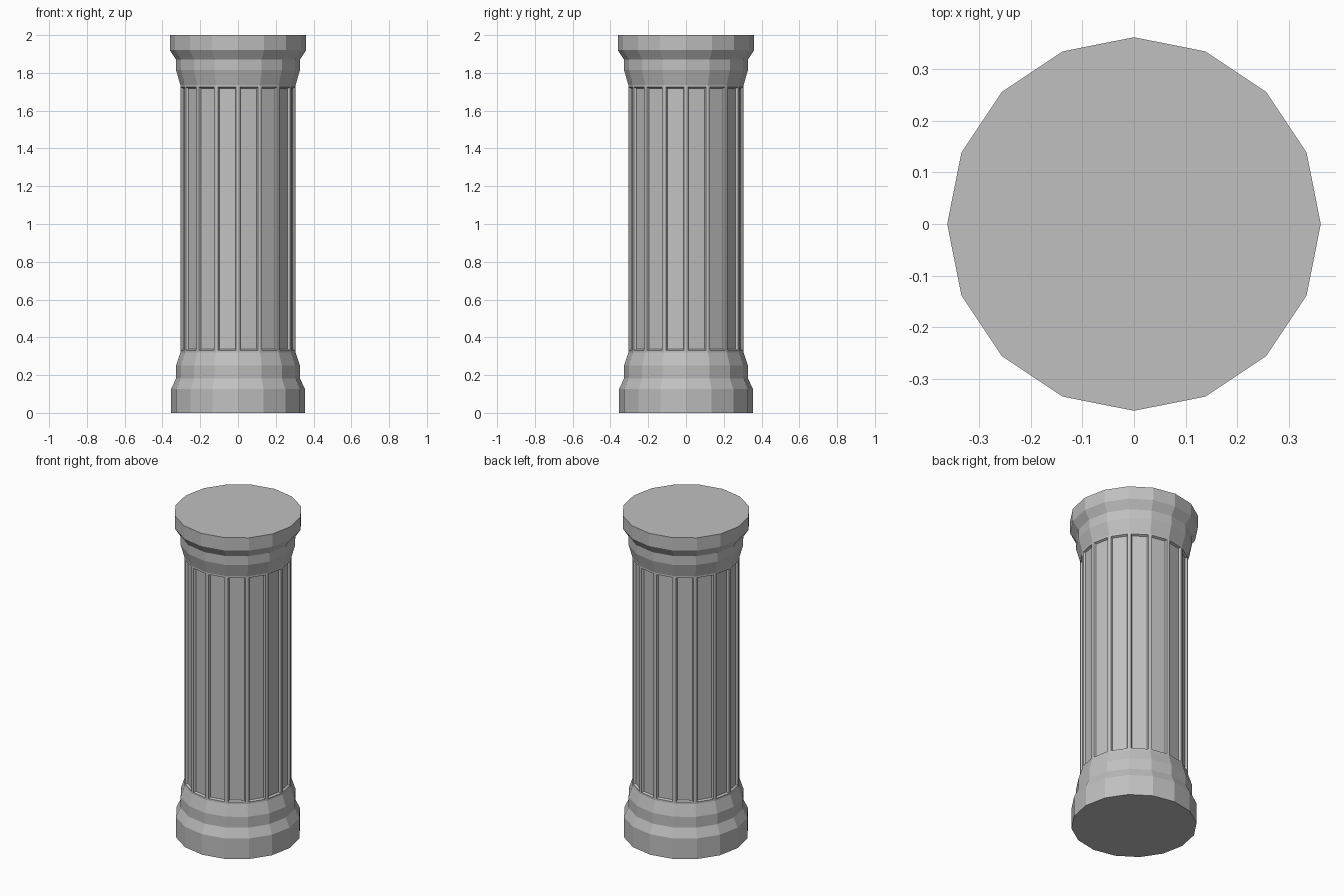
import bpy, bmesh, math

SIDES = 16
if "Cube" in bpy.data.objects:
    bpy.data.objects.remove(bpy.data.objects["Cube"], do_unlink=True)

stone = bpy.data.materials.new("grey stone")
stone.use_nodes = True
colour = (0.53, 0.53, 0.53, 1)
stone.diffuse_color = colour
stone.node_tree.nodes["Principled BSDF"].inputs["Base Color"].default_value = colour


def lathe(bm, profile, cap_bottom=False, cap_top=False):
    """Stack flat-sided rings from (radius, height) pairs; return the side faces."""
    rings = []
    for r, z in profile:
        angles = [math.tau * i / SIDES for i in range(SIDES)]
        rings.append([bm.verts.new((r * math.cos(a), r * math.sin(a), z)) for a in angles])
    sides = []
    for low, high in zip(rings, rings[1:]):
        for i in range(SIDES):
            j = (i + 1) % SIDES
            sides.append(bm.faces.new((low[i], low[j], high[j], high[i])))
    if cap_bottom:
        bm.faces.new(rings[0][::-1])
    if cap_top:
        bm.faces.new(rings[-1])
    bm.normal_update()
    return sides


def finish(bm, name):
    mesh = bpy.data.meshes.new(name)
    bm.to_mesh(mesh)
    bm.free()
    mesh.materials.append(stone)
    bpy.context.collection.objects.link(bpy.data.objects.new(name, mesh))


# Stepped base
bm = bmesh.new()
lathe(bm, [(0.354, 0), (0.354, 0.127), (0.328, 0.183), (0.328, 0.25), (0.305, 0.32)],
      cap_bottom=True)
finish(bm, "base")

# Shaft with one sunken, bevel-edged panel per side
bm = bmesh.new()
panels = lathe(bm, [(0.305, 0.32), (0.305, 1.735)])
bmesh.ops.inset_individual(bm, faces=panels, thickness=0.011, use_even_offset=True)
bmesh.ops.inset_individual(bm, faces=panels, thickness=0.006, depth=-0.012,
                           use_even_offset=True)
finish(bm, "fluted_shaft")

# Flared capital
bm = bmesh.new()
lathe(bm, [(0.305, 1.735), (0.328, 1.815), (0.328, 1.87), (0.361, 1.92), (0.361, 2)],
      cap_top=True)
finish(bm, "capital")
